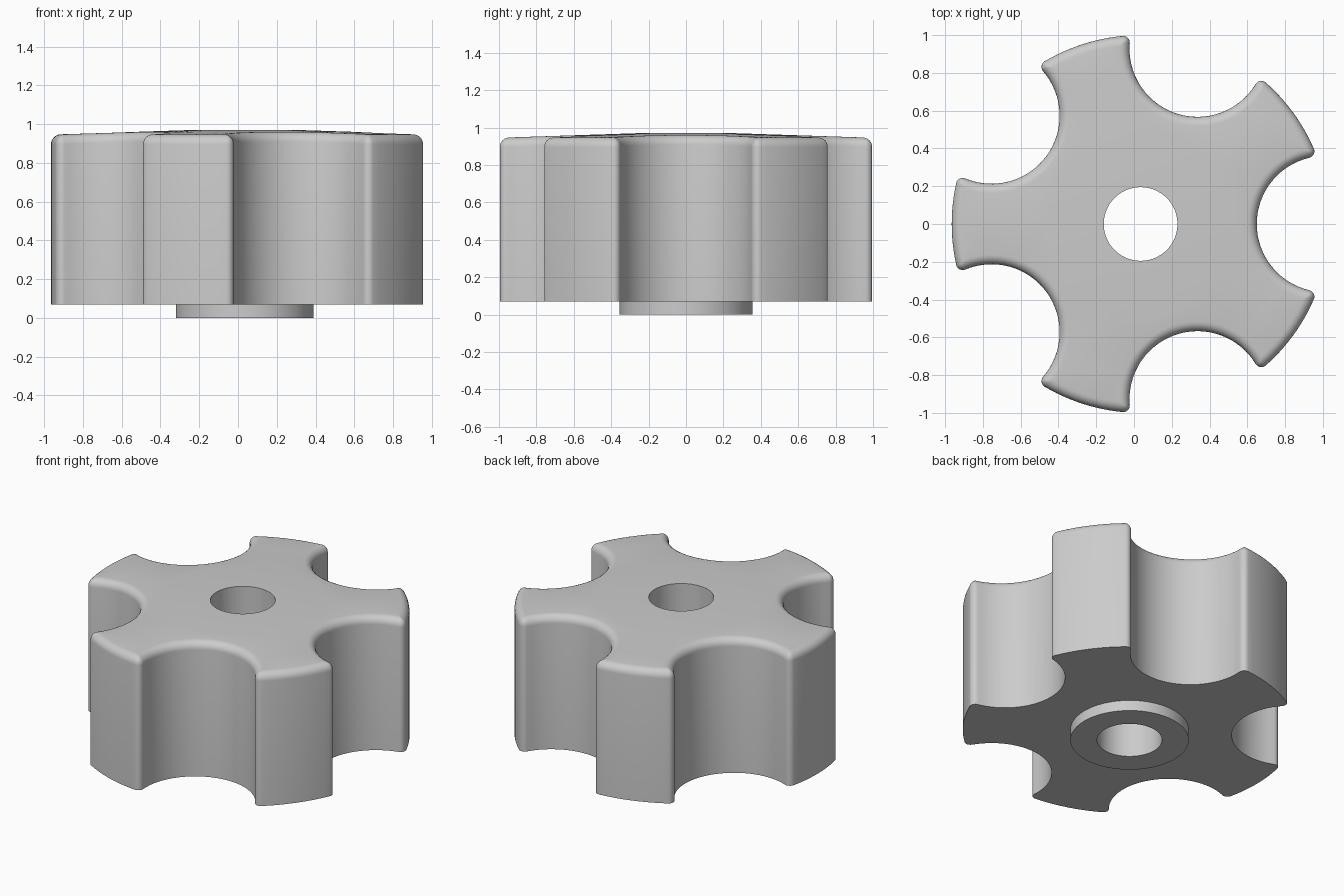
import bpy
import bmesh
from math import sin, cos, pi, radians, acos, atan2, hypot, tau

cube = bpy.data.objects.get("Cube")
if cube:
    bpy.data.objects.remove(cube)

# Main dimensions
LOBES = 5
CENTRE_X = 0.035
RIM_R, NOTCH_R, NOTCH_DIST, CORNER_R = 1.0, 0.36, 0.975, 0.035
EDGE_R = 0.05
BASE_Z, TOP_Z = 0.07, 0.97
BORE_R, PAD_R, BOSS_R = 0.195, 0.26, 0.355


def top_height(r):
    """Gently coned top surface outside the flat pad."""
    return TOP_Z - 0.033 * max(0, r - PAD_R)


def arc(cx, cy, r, start, end, steps):
    return [(cx + r * cos(start + (end - start) * i / steps),
             cy + r * sin(start + (end - start) * i / steps)) for i in range(steps + 1)]


def outline(inset):
    """Lobed outline moved inwards, with rounded lobe corners."""
    rim, notch = RIM_R - inset, NOTCH_R + inset
    fillet = max(CORNER_R - inset, 0.002)
    a, b = rim - fillet, notch + fillet
    ang = acos((a * a + NOTCH_DIST ** 2 - b * b) / (2 * a * NOTCH_DIST))
    fx, fy = a * cos(ang), a * sin(ang)
    to_fillet = atan2(fy, fx - NOTCH_DIST)
    half = arc(NOTCH_DIST, 0, notch, pi, to_fillet, 16)
    half += arc(fx, fy, fillet, to_fillet - pi, ang - tau * (to_fillet - pi > ang + pi), 6)[1:]
    half += arc(0, 0, rim, ang, pi / LOBES, 6)[1:]
    polar = [(hypot(x, y), atan2(y, x)) for x, y in half]
    polar += [(r, tau / LOBES - t) for r, t in polar[-2:0:-1]]
    return [(r, t + k * tau / LOBES) for k in range(LOBES) for r, t in polar]


bm = bmesh.new()


def add_ring(polar, height):
    return [bm.verts.new((CENTRE_X + r * cos(t), r * sin(t), height(r))) for r, t in polar]


def bridge(a, b):
    n = len(a)
    for i in range(n):
        bm.faces.new((a[i], a[(i + 1) % n], b[(i + 1) % n], b[i]))


def fill_between(a, b, up):
    edges = []
    for ring in (a, b):
        for i, v in enumerate(ring):
            w = ring[(i + 1) % len(ring)]
            edges.append(bm.edges.get((v, w)) or bm.edges.new((v, w)))
    bmesh.ops.triangle_fill(bm, edges=edges, use_beauty=True, normal=(0, 0, up))


# Lobed wall and rolled top edge
walls = [add_ring(outline(0), lambda r: BASE_Z)]
for i in range(7):
    a = pi / 2 * i / 6
    drop = EDGE_R * (1 - sin(a))
    walls.append(add_ring(outline(EDGE_R * (1 - cos(a))), lambda r: top_height(r) - drop))
for lower, upper in zip(walls, walls[1:]):
    bridge(lower, upper)

# Boss, through bore and flat pad
profile = [(BOSS_R, BASE_Z), (BOSS_R, 0), (BORE_R, 0), (BORE_R, TOP_Z),
           (PAD_R, TOP_Z), (0.5, top_height(0.5))]
core = [add_ring([(r, tau * i / 80) for i in range(80)], lambda _, z=z: z) for r, z in profile]
for a, b in zip(core, core[1:]):
    bridge(a, b)

# Top and underside of the lobes
fill_between(walls[-1], core[-1], 1)
fill_between(walls[0], core[0], -1)
bmesh.ops.recalc_face_normals(bm, faces=bm.faces)

mesh = bpy.data.meshes.new("knob_body")
bm.to_mesh(mesh)
bm.free()
knob = bpy.data.objects.new("knob_body", mesh)
bpy.context.collection.objects.link(knob)

# Plain grey finish
grey = bpy.data.materials.new("plain_grey")
grey.use_nodes = True
colour = (0.6, 0.6, 0.6, 1)
grey.diffuse_color = colour
grey.node_tree.nodes["Principled BSDF"].inputs["Base Color"].default_value = colour
mesh.materials.append(grey)

bpy.ops.object.select_all(action="DESELECT")
knob.select_set(True)
bpy.context.view_layer.objects.active = knob
bpy.ops.object.shade_smooth_by_angle(angle=radians(35))
